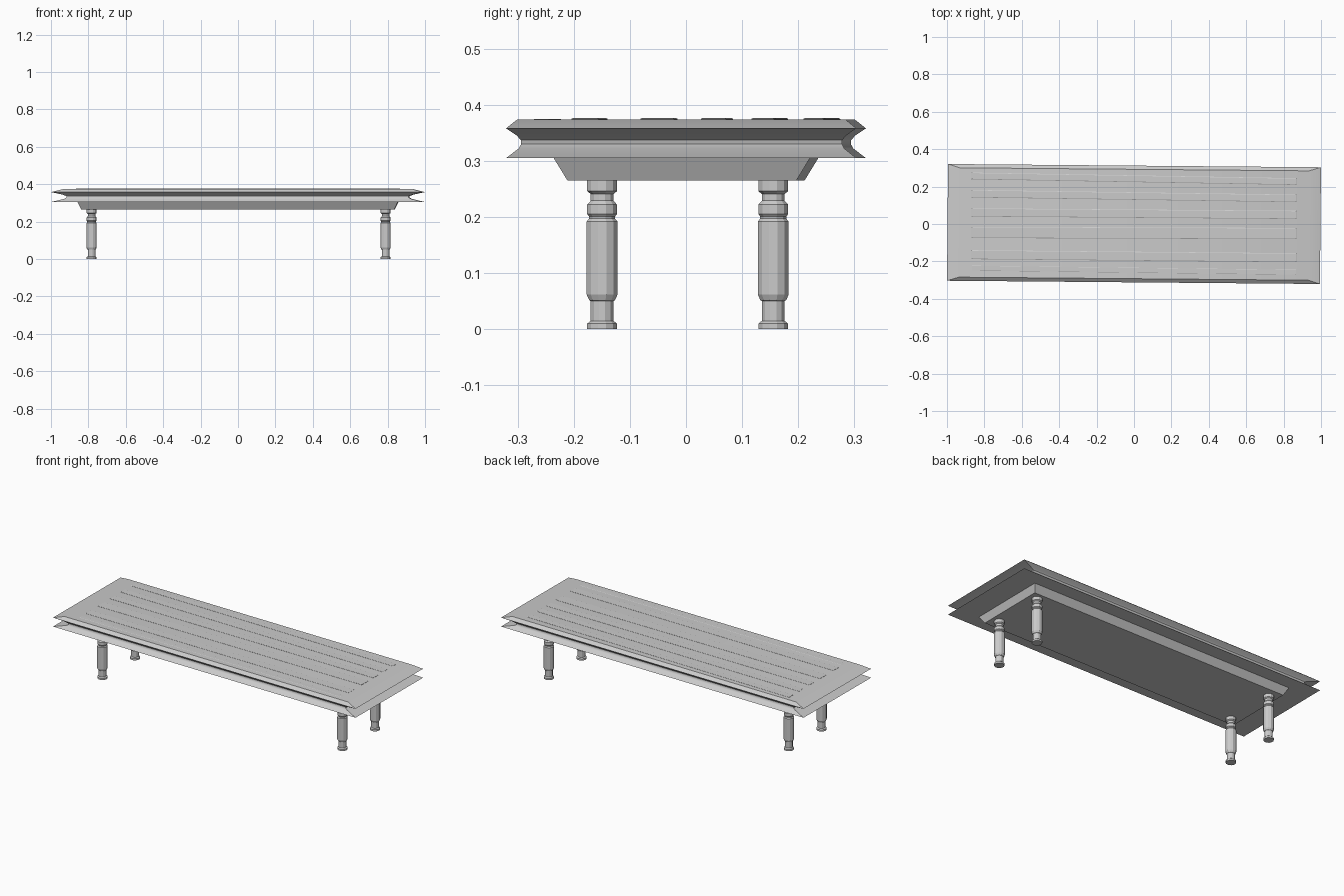
import bpy, bmesh, math

if "Cube" in bpy.data.objects:
    bpy.data.objects.remove(bpy.data.objects["Cube"])

def finish(name, bm, smooth=False):
    bmesh.ops.recalc_face_normals(bm, faces=bm.faces)
    me = bpy.data.meshes.new(name)
    bm.to_mesh(me)
    bm.free()
    ob = bpy.data.objects.new(name, me)
    bpy.context.collection.objects.link(ob)
    if smooth:
        bpy.ops.object.select_all(action='DESELECT')
        ob.select_set(True)
        bpy.context.view_layer.objects.active = ob
        bpy.ops.object.shade_smooth_by_angle(angle=math.radians(35))
    return ob

def loft(name, rings, smooth=False):
    """Skin a stack of point rings and cap both ends."""
    bm = bmesh.new()
    loops = [[bm.verts.new(p) for p in ring] for ring in rings]
    n = len(loops[0])
    for a, b in zip(loops, loops[1:]):
        for i in range(n):
            j = (i + 1) % n
            bm.faces.new((a[i], a[j], b[j], b[i]))
    bm.faces.new(loops[0][::-1])
    bm.faces.new(loops[-1])
    return finish(name, bm, smooth)

def rect(hx, hy, z):
    return [(-hx, -hy, z), (hx, -hy, z), (hx, hy, z), (-hx, hy, z)]

TURN = math.radians(-0.5)

# Table top: scaled outline with a grooved edge
edge = [(0.305, 1.0), (0.322, 0.93), (0.330, 0.916), (0.337, 0.918),
        (0.345, 0.94), (0.358, 1.0), (0.374, 0.937)]
top = loft("table_top", [rect(0.997 * s, 0.312 * s, z) for z, s in edge], True)
top.rotation_euler.z = TURN

# Tapered apron
apron = loft("apron", [rect(0.837, 0.204, 0.265), rect(0.857, 0.229, 0.306)])
apron.rotation_euler.z = TURN

# Slightly skewed raised slats: centre y at left end, at right end, half width, top z
slats = [(0.257, 0.227, 0.018, 0.3765), (0.162, 0.137, 0.020, 0.3765),
         (0.062, 0.049, 0.022, 0.3765), (-0.045, -0.051, 0.030, 0.3765),
         (-0.164, -0.180, 0.024, 0.3765), (-0.236, -0.258, 0.015, 0.3747)]
for i, (yl, yr, hw, zt) in enumerate(slats):
    def ring(z, d):
        x, w = 0.868 - d, hw - d
        return [(-x, yl - w, z), (x, yr - w, z), (x, yr + w, z), (-x, yl + w, z)]
    loft(f"slat_{i + 1}", [ring(0.370, 0), ring(zt - 0.0015, 0), ring(zt, 0.003)])

# Turned legs
leg = [(0, 0.0275), (0.010, 0.0275), (0.015, 0.021), (0.050, 0.021),
       (0.052, 0.024), (0.062, 0.0285), (0.192, 0.0285), (0.197, 0.024),
       (0.201, 0.024), (0.205, 0.0275), (0.222, 0.0275), (0.229, 0.021),
       (0.241, 0.021), (0.246, 0.0275), (0.268, 0.0275)]
SIDES = 12
for sx, side in ((-1, "left"), (1, "right")):
    for sy, end in ((-1, "front"), (1, "back")):
        rings = [[(r * math.cos(2 * math.pi * (k + 0.5) / SIDES),
                   r * math.sin(2 * math.pi * (k + 0.5) / SIDES), z)
                  for k in range(SIDES)] for z, r in leg]
        ob = loft(f"{end}_{side}_leg", rings)
        ob.location = (sx * 0.786 + 0.003, sy * 0.1525 + 0.003, 0)
